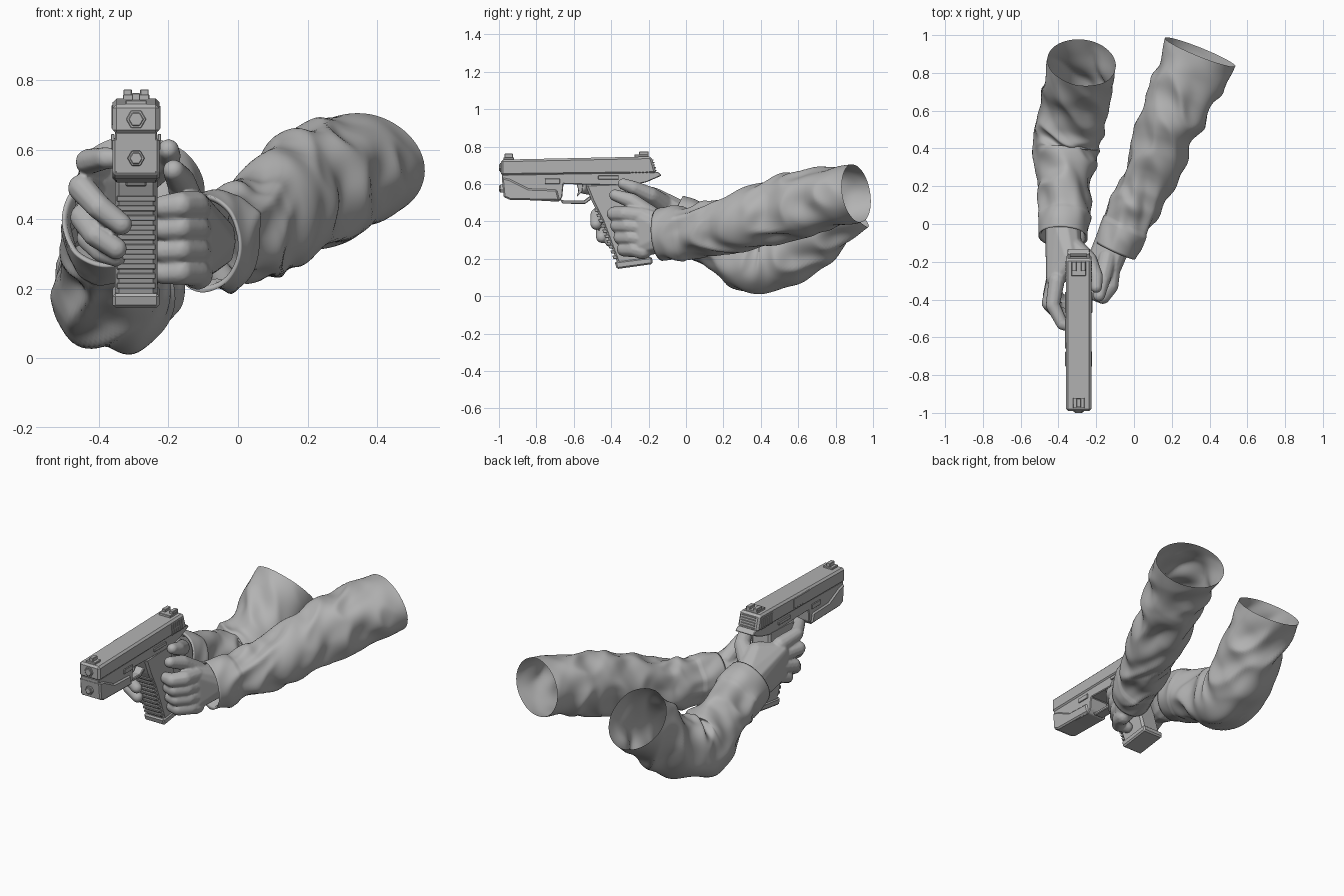
import bpy, bmesh, math
from mathutils import Vector, Matrix, noise

default_cube = bpy.data.objects.get("Cube")
if default_cube:
    bpy.data.objects.remove(default_cube, do_unlink=True)

GUN_X = -0.293  # centre plane of the pistol


def make_material(name, colour):
    mat = bpy.data.materials.new(name)
    mat.use_nodes = True
    mat.diffuse_color = colour
    for node in mat.node_tree.nodes:
        if node.type == 'BSDF_PRINCIPLED':
            node.inputs["Base Color"].default_value = colour
    return mat


grey = make_material("plain_grey", (0.45, 0.45, 0.45, 1))


def finish(name, bm, smooth=False, bevel=0):
    mesh = bpy.data.meshes.new(name)
    bm.to_mesh(mesh)
    bm.free()
    for poly in mesh.polygons:
        poly.use_smooth = smooth
    mesh.materials.append(grey)
    obj = bpy.data.objects.new(name, mesh)
    bpy.context.collection.objects.link(obj)
    if bevel:
        mod = obj.modifiers.new("bevel", 'BEVEL')
        mod.width = bevel
        mod.segments = 1
        mod.limit_method = 'ANGLE'
    return obj


def prism(name, profile, half, bevel=0.004, x=GUN_X):
    """Side profile of (y, z) points extruded across x."""
    bm = bmesh.new()
    face = bm.faces.new([bm.verts.new((x - half, y, z)) for y, z in profile])
    new = bmesh.ops.extrude_face_region(bm, geom=[face])["geom"]
    moved = [v for v in new if isinstance(v, bmesh.types.BMVert)]
    bmesh.ops.translate(bm, verts=moved, vec=(2 * half, 0, 0))
    bmesh.ops.recalc_face_normals(bm, faces=bm.faces)
    return finish(name, bm, bevel=bevel)


def block(name, y0, y1, z0, z1, half, bevel=0.002, x=GUN_X):
    return prism(name, [(y0, z0), (y1, z0), (y1, z1), (y0, z1)], half, bevel, x)


def hexagon(name, y0, y1, z, radius):
    bm = bmesh.new()
    place = Matrix.Translation((GUN_X, (y0 + y1) / 2, z)) @ Matrix.Rotation(math.pi / 2, 4, 'X')
    place = place @ Matrix.Rotation(math.pi / 6, 4, 'Z')
    bmesh.ops.create_cone(bm, cap_ends=True, segments=6, radius1=radius,
                          radius2=radius, depth=y1 - y0, matrix=place)
    return finish(name, bm, bevel=0.002)


def spline(keys, t):
    """Smooth interpolation through tuples of numbers, t from 0 to 1."""
    pos = t * (len(keys) - 1)
    i = min(int(pos), len(keys) - 2)
    f = pos - i
    b, c = keys[i], keys[i + 1]
    a = keys[i - 1] if i else [2 * p - q for p, q in zip(b, c)]
    d = keys[i + 2] if i + 2 < len(keys) else [2 * q - p for p, q in zip(b, c)]
    return [q + 0.5 * f * (r - p + f * (2 * p - 5 * q + 4 * r - s + f * (3 * (q - r) + s - p)))
            for p, q, r, s in zip(a, b, c, d)]


def sleeve(name, keys, seed, fold):
    """Open cloth tube with a turned-in cuff and long soft folds."""
    rings, around = 100, 72
    bm = bmesh.new()

    def ring(t, scale=1.0):
        x, y, z, wide, tall = spline(keys, t)
        ahead = Vector(spline(keys, min(t + 0.03, 1))[:3])
        behind = Vector(spline(keys, max(t - 0.03, 0))[:3])
        along = (ahead - behind).normalized()
        side = along.cross(Vector((0, 0, 1))).normalized()
        up = side.cross(along)
        verts = []
        for j in range(around):
            a = 2 * math.pi * j / around
            c, s = math.cos(a), math.sin(a)
            crease = noise.noise(Vector((t * 6 + c * 0.8, c * 0.8 + seed, s * 0.8)))
            fine = noise.noise(Vector((t * 11 - s * 0.9, c * 0.9, s * 0.9 + seed)))
            ridge = math.sqrt(crease * crease + 0.004)
            amount = fold * min(1, t * 7 + 0.1, (1 - t) * 5 + 0.1)
            push = amount * (0.5 - 2 * ridge + 0.35 * fine)
            push += 0.006 if t < 0.12 else 0
            co = Vector((x, y, z)) + side * c * (wide * scale + push) + up * s * (tall * scale + push)
            verts.append(bm.verts.new(co))
        return verts

    loops = [ring(0.06, 0.8), ring(0.01, 0.88)] + [ring(i / rings) for i in range(rings + 1)]
    for a, b in zip(loops, loops[1:]):
        for j in range(around):
            k = (j + 1) % around
            bm.faces.new((a[j], b[j], b[k], a[k]))
    return finish(name, bm, smooth=True)


def hull(target, balls):
    """Convex skin around balls of (x, y, z, radius)."""
    ball = bmesh.new()
    bmesh.ops.create_icosphere(ball, subdivisions=2, radius=1)
    unit = [v.co.copy() for v in ball.verts]
    ball.free()
    bm = bmesh.new()
    for x, y, z, r in balls:
        for co in unit:
            bm.verts.new(Vector((x, y, z)) + co * r)
    bmesh.ops.convex_hull(bm, input=bm.verts)
    loose = [v for v in bm.verts if not v.link_faces]
    bmesh.ops.delete(bm, geom=loose, context='VERTS')
    mesh = bpy.data.meshes.new("hull_part")
    bm.to_mesh(mesh)
    bm.free()
    target.from_mesh(mesh)
    bpy.data.meshes.remove(mesh)


def hand(name, palm, fingers):
    bm = bmesh.new()
    hull(bm, palm)
    for finger in fingers:
        for a, b in zip(finger, finger[1:]):
            hull(bm, [a, b])
    obj = finish(name, bm, smooth=True)
    mod = obj.modifiers.new("merge", 'REMESH')
    mod.mode = 'VOXEL'
    mod.voxel_size = 0.006
    mod.use_smooth_shade = True
    mod = obj.modifiers.new("soften", 'SMOOTH')
    mod.iterations = 4
    return obj


# Sleeves
sleeve("left_sleeve", [
    (-0.10, -0.14, 0.33, 0.11, 0.135), (0.0, 0.08, 0.35, 0.125, 0.14),
    (0.08, 0.25, 0.39, 0.14, 0.147), (0.17, 0.48, 0.455, 0.155, 0.17),
    (0.265, 0.70, 0.515, 0.178, 0.165), (0.35, 0.91, 0.55, 0.2, 0.155)], 3.1, 0.034)
sleeve("right_sleeve", [
    (-0.375, -0.07, 0.40, 0.125, 0.14), (-0.365, 0.10, 0.33, 0.13, 0.145),
    (-0.36, 0.25, 0.245, 0.15, 0.165), (-0.36, 0.40, 0.187, 0.167, 0.178),
    (-0.335, 0.54, 0.235, 0.175, 0.17), (-0.305, 0.70, 0.365, 0.175, 0.175),
    (-0.277, 0.855, 0.505, 0.183, 0.183)], 7.7, 0.034)

# Right hand: palm, then index, middle, ring, little finger and thumb
hand("right_hand", [
    (-0.375, -0.03, 0.41, 0.1), (-0.34, -0.18, 0.52, 0.065), (-0.415, -0.29, 0.51, 0.052),
    (-0.39, -0.18, 0.37, 0.075), (-0.41, -0.28, 0.38, 0.05)], [
    [(-0.41, -0.3, 0.545, 0.044), (-0.43, -0.43, 0.565, 0.038), (-0.38, -0.53, 0.575, 0.032), (-0.31, -0.555, 0.575, 0.026)],
    [(-0.42, -0.3, 0.49, 0.044), (-0.45, -0.42, 0.49, 0.04), (-0.40, -0.475, 0.435, 0.037), (-0.335, -0.48, 0.385, 0.032)],
    [(-0.42, -0.28, 0.43, 0.044), (-0.445, -0.38, 0.405, 0.039), (-0.41, -0.445, 0.355, 0.036), (-0.35, -0.45, 0.315, 0.032)],
    [(-0.41, -0.26, 0.37, 0.04), (-0.43, -0.34, 0.345, 0.035), (-0.39, -0.4, 0.305, 0.032), (-0.35, -0.405, 0.29, 0.028)],
    [(-0.32, -0.13, 0.49, 0.06), (-0.24, -0.19, 0.54, 0.046), (-0.20, -0.28, 0.58, 0.037), (-0.20, -0.335, 0.6, 0.031)]])

# Left hand: four fingers stacked against the grip, then the thumb
stack = []
for i in range(4):
    z, back = 0.44 - 0.063 * i, 0.018 * i
    stack.append([(-0.115, -0.23, z - 0.01, 0.045), (-0.125, -0.33 + back, z, 0.043),
                  (-0.165, -0.385 + back, z, 0.04), (-0.215, -0.37 + back, z - 0.005, 0.034)])
stack.append([(-0.14, -0.18, 0.43, 0.05), (-0.165, -0.29, 0.51, 0.042), (-0.185, -0.38, 0.54, 0.032)])
hand("left_hand", [
    (-0.1, -0.07, 0.335, 0.098), (-0.13, -0.24, 0.425, 0.058),
    (-0.125, -0.23, 0.27, 0.055), (-0.18, -0.2, 0.36, 0.07)], stack)

# Pistol body
prism("slide", [(-0.99, 0.645), (-0.99, 0.73), (-0.185, 0.747), (-0.158, 0.655)], 0.067, 0.011)
prism("frame", [(-0.985, 0.65), (-0.975, 0.53), (-0.94, 0.52), (-0.68, 0.505), (-0.662, 0.53),
                (-0.655, 0.6), (-0.3, 0.59), (-0.21, 0.61), (-0.13, 0.645), (-0.15, 0.665)], 0.06)
prism("frame_shroud", [(-0.985, 0.635), (-0.94, 0.625), (-0.84, 0.575), (-0.69, 0.57),
                       (-0.675, 0.51), (-0.94, 0.515), (-0.975, 0.53)], 0.068, 0.008)
prism("grip", [(-0.54, 0.6), (-0.29, 0.61), (-0.28, 0.5), (-0.19, 0.19), (-0.36, 0.16),
               (-0.45, 0.4), (-0.5, 0.5)], 0.061, 0.012)
prism("magazine_base", [(-0.382, 0.185), (-0.37, 0.145), (-0.178, 0.172), (-0.182, 0.21)], 0.067, 0.008)
prism("trigger_guard", [(-0.68, 0.525), (-0.66, 0.495), (-0.54, 0.493), (-0.49, 0.53),
                        (-0.49, 0.555), (-0.545, 0.512), (-0.66, 0.513)], 0.03)
prism("trigger", [(-0.585, 0.6), (-0.55, 0.6), (-0.555, 0.56), (-0.585, 0.53), (-0.575, 0.565)], 0.012, 0.002)

# Ribs up the front of the grip
for i in range(10):
    t = i / 9
    y, z = -0.388 - 0.097 * t, 0.2 + 0.25 * t
    prism("grip_rib", [(y, z), (y + 0.06, z), (y + 0.055, z + 0.017), (y - 0.006, z + 0.017)], 0.056, 0.002)

# Sights
block("front_sight", -0.97, -0.925, 0.72, 0.762, 0.012)
block("front_sight_base", -0.975, -0.92, 0.72, 0.742, 0.03)
block("rear_sight_base", -0.275, -0.2, 0.735, 0.758, 0.038)
for side in (-1, 1):
    block("rear_sight_post", -0.25, -0.2, 0.75, 0.773, 0.012, x=GUN_X + side * 0.024)

# Muzzle and guide rod ends
for z, radius in ((0.687, 0.029), (0.575, 0.025)):
    hexagon("muzzle_rim", -0.994, -0.97, z, radius)
    hexagon("muzzle_plug", -1.0, -0.97, z, radius * 0.75)

# Slide grooves, levers and side plates on both sides
for side in (-1, 1):
    x = GUN_X + side * 0.067
    for i in range(6):
        y = -0.3 + i * 0.019
        prism("slide_serration", [(y, 0.66), (y + 0.009, 0.66), (y + 0.002, 0.725), (y - 0.007, 0.725)],
              0.003, 0, x)
    block("takedown_lever", -0.755, -0.675, 0.6, 0.628, 0.004, x=x)
    block("slide_stop", -0.47, -0.36, 0.625, 0.645, 0.005, x=x)
block("ejection_port_plate", -0.66, -0.5, 0.67, 0.728, 0.004, x=GUN_X - 0.067)
for i in range(5):
    z = 0.67 + i * 0.014
    block("rear_plate_rib", -0.19, -0.154 - (z - 0.66) * 0.29, z, z + 0.006, 0.045, 0)
